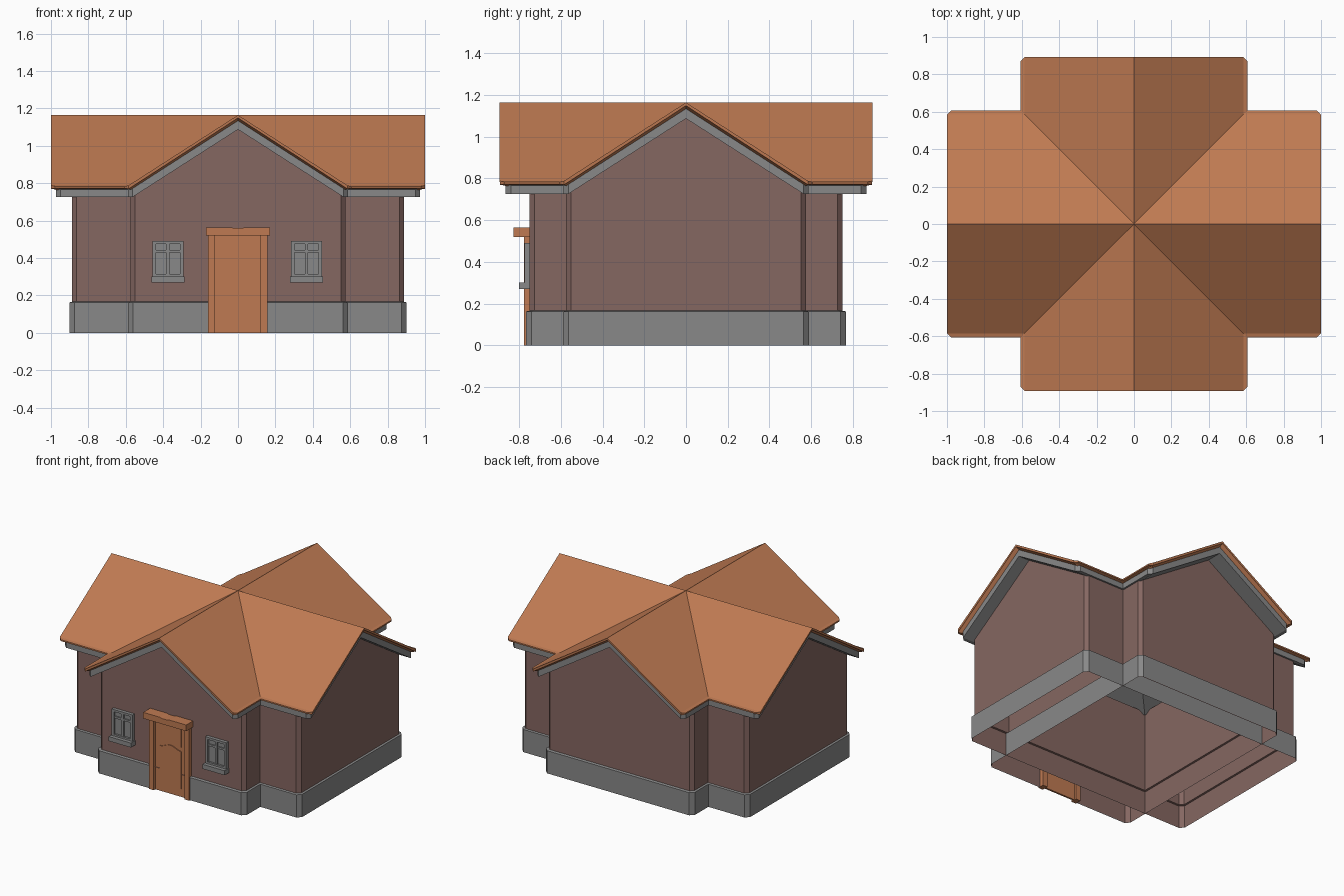
import bpy, bmesh, math

if "Cube" in bpy.data.objects:
    bpy.data.objects.remove(bpy.data.objects["Cube"])

def mat(name, rgb):
    m = bpy.data.materials.new(name)
    m.diffuse_color = (*rgb, 1)
    m.use_nodes = True
    m.node_tree.nodes["Principled BSDF"].inputs["Base Color"].default_value = m.diffuse_color
    return m

ORANGE = mat("terracotta", (0.52, 0.195, 0.085))
GREY = mat("stone grey", (0.25, 0.25, 0.25))
BROWN = mat("wall brown", (0.235, 0.135, 0.12))

def finish(name, bm, material, recalc=True):
    bmesh.ops.remove_doubles(bm, verts=bm.verts, dist=1e-5)
    if recalc:
        bmesh.ops.recalc_face_normals(bm, faces=bm.faces)
    me = bpy.data.meshes.new(name)
    bm.to_mesh(me)
    bm.free()
    me.materials.append(material)
    ob = bpy.data.objects.new(name, me)
    bpy.context.collection.objects.link(ob)
    return ob

DOOR = 0.13  # half width of the gap in the front foundation

def outline(lx, ly, c):
    """Rectangle with cut corners, counter-clockwise; 8-9 bounds the door gap."""
    q = [(lx, ly - c), (lx - c, ly)]
    r = q[::-1]
    left = [(-x, -y) for x, y in q]
    right = [(x, -y) for x, y in r]
    return (q + [(-x, y) for x, y in r] + left
            + [(-DOOR, -ly), (DOOR, -ly)] + right)

def loft(bm, rings, gap_below=None):
    vs = [[bm.verts.new((x, y, z)) for x, y in pts] for pts, z in rings]
    n = len(vs[0])
    for k, (a, b) in enumerate(zip(vs, vs[1:])):
        for i in range(n):
            j = (i + 1) % n
            if i == 6 and gap_below and rings[k][1] < gap_below:
                continue
            bm.faces.new((a[i], a[j], b[j], b[i]))
    return vs

def cross_slab(name, rows, lx, ly, material):
    """Mitred cross gable from half-profile rows (half width, z, end inset)."""
    bm = bmesh.new()
    n = len(rows)

    def face(pts):
        clean = [p for k, p in enumerate(pts) if p != pts[k - 1]]
        if len(clean) > 2:
            bm.faces.new([bm.verts.new(p) for p in clean])

    for swap, length in ((False, lx), (True, ly)):
        for s in (1, -1):
            for t in (1, -1):
                def place(u, v, z):
                    u, v = s * u, t * v
                    return (v, u, z) if swap else (u, v, z)
                outer = [place(length - d, w, z) for w, z, d in rows]
                inner = [place(w, w, z) for w, z, d in rows]
                for i in range(n - 1):
                    face([outer[i], inner[i], inner[i + 1], outer[i + 1]])
                for i in range(n // 2 - 1):
                    face([outer[i], outer[i + 1], outer[n - 2 - i], outer[n - 1 - i]])
    return finish(name, bm, material)

def add_box(bm, x0, x1, y0, y1, z0, z1):
    v = bmesh.ops.create_cube(bm, size=1)["verts"]
    for p in v:
        p.co = ((x0 + x1) / 2 + p.co.x * (x1 - x0),
                (y0 + y1) / 2 + p.co.y * (y1 - y0),
                (z0 + z1) / 2 + p.co.z * (z1 - z0))

def boxes(name, material, items):
    bm = bmesh.new()
    for b in items:
        add_box(bm, *b)
    return finish(name, bm, material)

def plate(name, pts, y0, y1, material):
    """Flat shape in x-z given a thickness along y."""
    bm = bmesh.new()
    f = bm.faces.new([bm.verts.new((x, y0, z)) for x, z in pts])
    r = bmesh.ops.extrude_face_region(bm, geom=[f])
    for v in r["geom"]:
        if isinstance(v, bmesh.types.BMVert):
            v.co.y = y1
    return finish(name, bm, material)

# Two crossing wings: open wall shells with gables, on stone foundation bands
for wing, lx, ly, gap in (("side_wing", 0.888, 0.576, None), ("front_wing", 0.576, 0.750, 0.16)):
    wall = outline(lx, ly, 0.024)
    skirt = outline(lx + 0.011, ly + 0.011, 0.025)
    base = outline(lx + 0.013, ly + 0.017 if gap else ly + 0.013, 0.027)
    bm = bmesh.new()
    top = loft(bm, [(skirt, 0), (skirt, 0.161), (wall, 0.164), (wall, 0.75)], gap)[-1]
    ends = (((1, 2), (0, ly)), ((5, 6, 7, 8), (0, -ly))) if gap else \
           (((9, 0), (lx, 0)), ((3, 4), (-lx, 0)))
    for ids, (x, y) in ends:
        bm.faces.new([top[i] for i in ids] + [bm.verts.new((x, y, 1.108))])
    finish(wing + "_walls", bm, BROWN, recalc=False)
    bm = bmesh.new()
    loft(bm, [(base, 0), (base, 0.162), (wall, 0.166)], gap and 0.2)
    finish(wing + "_foundation", bm, GREY, recalc=False)

# Roof covering, its bevelled lower edge and the grey trim under it
cross_slab("roof", [(0, 1.164, 0), (0.585, 0.788, 0), (0.606, 0.783, 0.022),
                    (0.606, 0.773, 0.022), (0.585, 0.769, 0.001), (0, 1.149, 0.001)],
           1.0, 0.893, ORANGE)
cross_slab("roof_lower_edge", [(0, 1.150, 0.002), (0.585, 0.772, 0.002),
                               (0.575, 0.764, 0.027), (0, 1.134, 0.027)],
           1.0, 0.893, ORANGE)
cross_slab("eave_trim", [(0, 1.136, 0), (0.563, 0.772, 0), (0.588, 0.765, 0.025),
                         (0.588, 0.726, 0.025), (0.563, 0.726, 0), (0, 1.087, 0)],
           0.973, 0.864, GREY)

# Door: jambs, recessed leaf, lintel
boxes("door_frame", ORANGE, [(-0.16, -0.123, -0.777, -0.73, 0, 0.53),
                             (0.12, 0.157, -0.777, -0.73, 0, 0.53)])
boxes("door_leaf", ORANGE, [(-0.13, 0.13, -0.758, -0.745, 0, 0.53)])
lintel = [(-0.17, 0.520), (0.17, 0.520), (0.17, 0.564), (0.04, 0.564),
          (0.02, 0.559), (-0.02, 0.559), (-0.04, 0.564), (-0.17, 0.564)]
plate("door_lintel", lintel, -0.828, -0.745, ORANGE)

# Raised door panels with a wavy gap between them
xs = [-0.085 + 0.17 * i / 12 for i in range(13)]
wave = [0.012 * (1 + math.cos(math.pi * x / 0.085)) for x in xs]
lower = [(-0.085, 0.06), (0.085, 0.06)] + [(x, 0.325 + h) for x, h in zip(xs, wave)][::-1]
upper = [(x, 0.355 + h) for x, h in zip(xs, wave)] + [(0.085, 0.485), (-0.085, 0.485)]
plate("door_panel_lower", lower, -0.764, -0.755, ORANGE)
plate("door_panel_upper", upper, -0.764, -0.755, ORANGE)

# Windows: pane, frame bars and sill
for side, cx in (("left", -0.375), ("right", 0.366)):
    y0, y1 = -0.774, -0.749
    boxes("window_" + side, GREY, [
        (cx - 0.08, cx + 0.08, -0.76, y1, 0.30, 0.49),
        (cx - 0.083, cx - 0.064, y0, y1, 0.30, 0.491),
        (cx + 0.064, cx + 0.083, y0, y1, 0.30, 0.491),
        (cx - 0.064, cx + 0.064, y0, y1, 0.475, 0.491),
        (cx - 0.064, cx + 0.064, y0, y1, 0.30, 0.315),
        (cx - 0.009, cx + 0.009, y0 + 0.003, y1, 0.315, 0.475),
        (cx - 0.064, cx + 0.064, y0 + 0.005, y1, 0.428, 0.442)])
    boxes("window_sill_" + side, GREY, [(cx - 0.088, cx + 0.088, -0.8, y1, 0.270, 0.302)])
